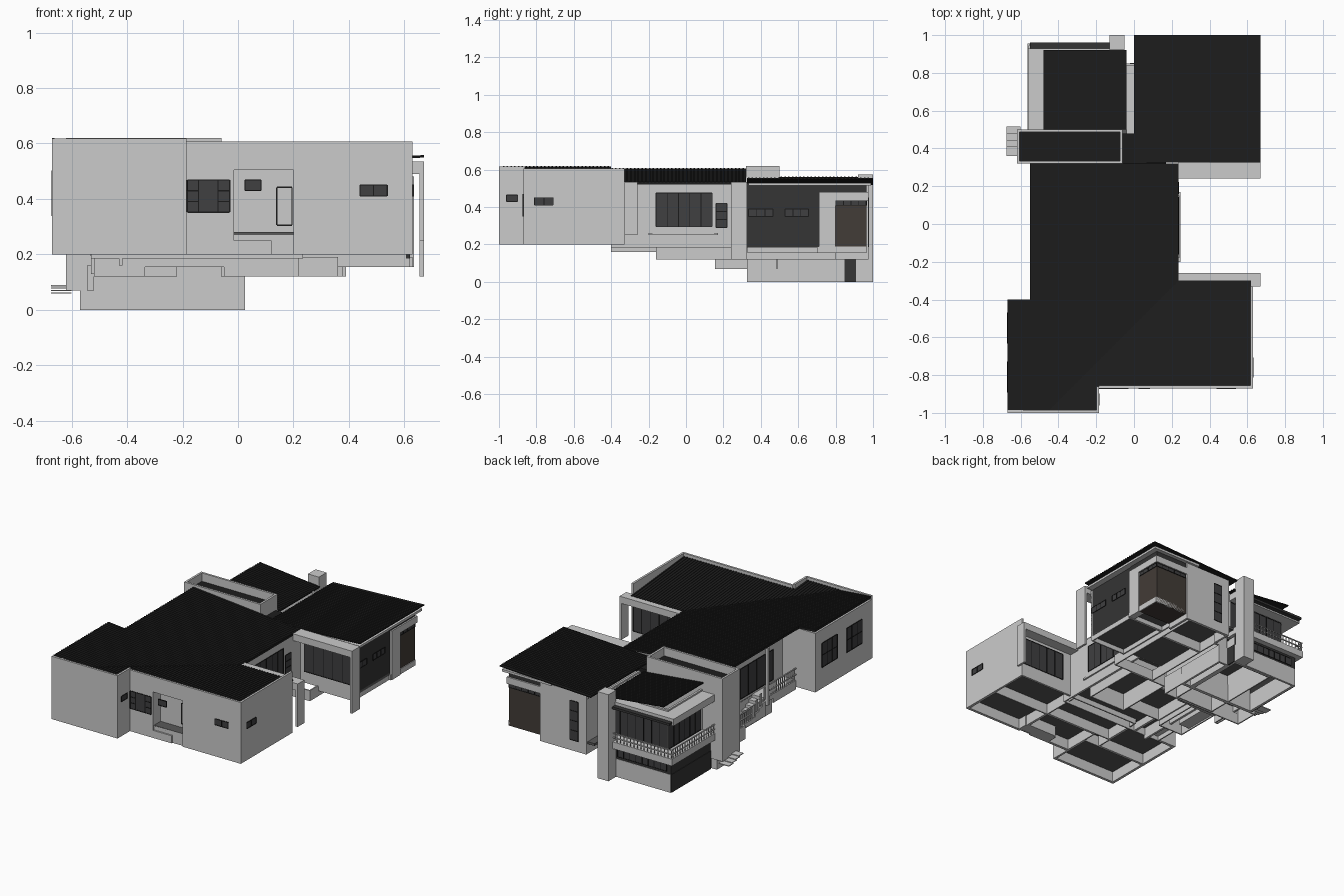
import bpy, bmesh

if "Cube" in bpy.data.objects:
    bpy.data.objects.remove(bpy.data.objects["Cube"])

def material(name, c):
    m = bpy.data.materials.new(name)
    m.diffuse_color = (*c, 1)
    m.use_nodes = True
    m.node_tree.nodes["Principled BSDF"].inputs["Base Color"].default_value = m.diffuse_color
    return m

ROOF = material("roof_black", (.012, .012, .012))
DARK = material("dark_cladding", (.035, .035, .035))
GLASS = material("dark_glass", (.05, .05, .052))
FRAME = material("frame_black", (.01, .01, .01))
BROWN = material("brown_glass", (.055, .045, .038))
UNDER = material("floor_grey", (.1, .1, .1))

def finish(name, bm, mat):
    bmesh.ops.recalc_face_normals(bm, faces=bm.faces)
    me = bpy.data.meshes.new(name)
    bm.to_mesh(me)
    bm.free()
    ob = bpy.data.objects.new(name, me)
    bpy.context.collection.objects.link(ob)
    if mat:
        me.materials.append(mat)

def prism(bm, low, high):
    a = [bm.verts.new(p) for p in low]
    b = [bm.verts.new(p) for p in high]
    n = len(a)
    bm.faces.new(a[::-1])
    bm.faces.new(b)
    for i in range(n):
        bm.faces.new((a[i], a[(i+1) % n], b[(i+1) % n], b[i]))

def boxes(name, items, mat=None):
    bm = bmesh.new()
    for x0, y0, z0, x1, y1, z1 in items:
        q = [(x0, y0), (x1, y0), (x1, y1), (x0, y1)]
        prism(bm, [(*p, z0) for p in q], [(*p, z1) for p in q])
    finish(name, bm, mat)

def wall(name, pts, z0, z1, mat=None, t=.014):
    """Thin walls along a counter-clockwise path, thickened inwards."""
    bm = bmesh.new()
    for (ax, ay), (bx, by) in zip(pts, pts[1:]):
        l = ((bx-ax)**2 + (by-ay)**2) ** .5
        nx, ny = -(by-ay)/l*t, (bx-ax)/l*t
        q = [(ax, ay), (bx, by), (bx+nx, by+ny), (ax+nx, ay+ny)]
        prism(bm, [(*p, z0) for p in q], [(*p, z1) for p in q])
    finish(name, bm, mat)

def ring(name, x0, y0, x1, y1, z0, z1, mat=None, t=.014):
    wall(name, [(x0, y0), (x1, y0), (x1, y1), (x0, y1), (x0, y0)], z0, z1, mat, t)

def window(name, axis, pos, out, a0, a1, z0, z1, cols=1, rows=1, mat=GLASS):
    """Pane with frame bars on plane x=pos or y=pos, facing out (+1/-1)."""
    def bx(u0, u1, w0, w1, d):
        p, q = sorted((pos - .004*out, pos + d*out))
        return (p, u0, w0, q, u1, w1) if axis == 'x' else (u0, p, w0, u1, q, w1)
    f = .0022
    bars = [bx(u-f, u+f, z0, z1, .003) for u in (a0+(a1-a0)*i/cols for i in range(cols+1))]
    bars += [bx(a0, a1, w-f, w+f, .003) for w in (z0+(z1-z0)*i/rows for i in range(rows+1))]
    boxes(name + "_pane", [bx(a0, a1, z0, z1, .001)], mat)
    boxes(name + "_frame", bars, FRAME)

def roof(name, poly, zf, ribs, t=.014):
    """Sloped slab with raised ribs; ribs are (x0, y0, x1, y1) lines."""
    bm = bmesh.new()
    prism(bm, [(x, y, zf(x, y)-t) for x, y in poly], [(x, y, zf(x, y)) for x, y in poly])
    for x0, y0, x1, y1 in ribs:
        w = .004
        q = ([(x0, y0-w), (x1, y1-w), (x1, y1+w), (x0, y0+w)] if y0 == y1 else
             [(x0-w, y0), (x0+w, y0), (x1+w, y1), (x1-w, y1)])
        prism(bm, [(x, y, zf(x, y)-.002) for x, y in q], [(x, y, zf(x, y)+.003) for x, y in q])
    finish(name, bm, ROOF)

def steps(a, b, s):
    return [a + s*i for i in range(int((b-a)/s)+1)]

# Main L-shaped roof: two planes falling to the courtyard, meeting in a valley
west = lambda x, y: .535 + .09*(.235-x)
south = lambda x, y: .535 + .09*(-.3-y)
roof("main_roof_west", [(-.67, -.985), (-.45, -.985), (.235, -.3), (.235, .32), (-.55, .32),
     (-.55, -.4), (-.67, -.4)], west,
     [(-.67 if y < -.4 else -.55, y, min(.235, y+.535), y) for y in steps(-.975, .31, .02)])
roof("main_roof_south", [(-.45, -.985), (-.19, -.985), (-.19, -.86), (.62, -.86), (.62, -.3),
     (.235, -.3)], south,
     [(x, -.985 if x < -.19 else -.86, x, min(-.3, x-.535)) for x in steps(-.43, .61, .02)])
# Rear butterfly roofs, thin sheets
zr = lambda x, y: .525 + .03*x/.67
zl = lambda x, y: .515 - .045*(x+.04)/.44
roof("rear_right_roof", [(0, .325), (.67, .325), (.67, 1), (0, 1)], zr,
     [(0, y, .67, y) for y in steps(.335, .99, .02)], .006)
roof("rear_left_roof", [(-.48, .5), (-.04, .5), (-.04, .92), (-.48, .92)], zl,
     [(-.48, y, -.04, y) for y in steps(.51, .91, .02)], .006)
boxes("roof_gutter", [(-.04, .48, .44, 0, .85, .49)])
boxes("corner_flashing", [(-.06, .32, .49, .17, .48, .52)], ROOF)
boxes("rear_soffit", [(.3, .335, .515, .66, .99, .53)])

# Front wing walls and entrance recess
wall("front_wall_left", [(-.67, -1), (-.185, -1), (-.185, -.86)], .2, .617)
wall("front_wall_mid", [(-.185, -.87), (-.015, -.87)], .2, .607)
wall("front_wall_right", [(.2, -.87), (.63, -.87), (.63, -.33)], .2, .607)
wall("entrance_recess", [(-.015, -.87), (-.015, -.79), (.2, -.79), (.2, -.87)], .2, .545)
boxes("entrance_lintel", [(-.015, -.87, .505, .2, -.856, .607), (-.015, -.86, .505, .2, -.79, .515)])
boxes("entrance_steps", [(-.015, -.85, .2, .2, -.78, .25), (-.015, -.87, .2, .12, -.85, .25)])
wall("front_wing_back_wall", [(.63, -.33), (.235, -.33)], .2, .53)
wall("front_wing_west_wall", [(-.43, -.4), (-.67, -.4), (-.67, -1)], .2, .592)
# Middle walls
wall("courtyard_wall", [(.235, -.33), (.235, .32)], .185, .53)
wall("veranda_wall", [(-.43, .32), (-.43, -.4)], .16, .58)
boxes("main_floor", [(-.66, -.99, .27, -.2, -.41, .28), (-.2, -.86, .27, .62, -.34, .28),
      (-.43, -.4, .235, .23, .32, .245)], UNDER)
# Windows and door of the front half
window("front_bay_left", 'y', -.87, -1, -.183, -.142, .352, .468, 1, 3)
window("front_bay_mid", 'y', -.87, -1, -.142, -.072, .352, .468)
window("front_bay_right", 'y', -.87, -1, -.072, -.03, .352, .468, 1, 3)
window("front_small", 'y', -.87, -1, .025, .083, .43, .468)
window("front_side", 'y', -.87, -1, .44, .538, .41, .45, 2)
window("front_door", 'y', -.79, -1, .14, .195, .305, .442, mat=None)
window("side_a", 'x', -.185, 1, -.96, -.9, .43, .465)
window("side_b", 'x', .63, 1, -.81, -.71, .41, .45, 2)
for y in (-.55, -.81):
    window("west_window", 'x', -.67, -1, y-.08, y+.08, .34, .5, 3, 2)
window("courtyard_glass", 'x', .235, 1, -.16, .14, .295, .475, 5)
window("courtyard_small", 'x', .235, 1, .16, .22, .29, .42, 1, 3)
window("wing_back_glass", 'y', -.33, 1, .3, .62, .29, .47, 5)
window("veranda_glass", 'x', -.43, -1, -.3, .22, .26, .46, 6)
boxes("courtyard_ledges", [(.23, -.2, .25, .245, .17, .262), (.23, -.18, .262, .24, .15, .275)])

# Canopy beams with end fins on both sides of the courtyard
for y0, y1, zb in ((.24, .325, .12), (-.33, -.26, .25)):
    boxes("canopy_beam", [(.235, y0, .49, .67, y1, .535)])
    boxes("canopy_fin", [(.655, y0, zb, .67, y1, .535)])

# West veranda: two levels, stair and railings
boxes("veranda_floor", [(-.53, -.4, .215, -.43, -.08, .245), (-.53, .06, .13, -.43, .32, .16)]
      + [(-.53, -.08+.035*i, .13, -.43, -.045+.035*i, .225-.02*i) for i in range(4)])
rail = []
for y0, y1, z in ((-.4, -.08, .245), (.06, .32, .16)):
    rail += [(-.53, y, z, -.526, y+.004, z+.075) for y in steps(y0, y1-.004, .02)]
    rail += [(-.532, y0, z+h, -.524, y1, z+h+.006) for h in (.035, .075)]
rail += [(-.53, -.08+.02*i, .24-.012*i, -.526, -.06+.02*i, .32-.012*i) for i in range(0, 7, 2)]
boxes("veranda_rail", rail)
boxes("veranda_post", [(-.545, -.1, .2, -.53, -.08, .58)])

# Tall parapet block between front and rear
ring("parapet_block", -.62, .32, -.06, .5, .12, .62)
ring("parapet_block_foot", -.62, .32, -.52, .5, .07, .12)
boxes("parapet_roof", [(-.61, .33, .55, -.07, .49, .565)], ROOF)
boxes("outside_treads", [(-.675, .36+.035*i, .085-.009*i, -.6, .41+.035*i, .09-.009*i) for i in range(4)])

# Rear right block
wall("rear_right_side", [(.62, .325), (.62, .71)], .185, .53, DARK)
wall("rear_south_wall", [(0, .325), (.62, .325)], .185, .515)
boxes("rear_right_top", [(.05, .71, .48, .625, .965, .52)], DARK)
boxes("corner_frame", [(.59, .71, .155, .635, .8, .48), (.59, .8, .435, .635, .975, .48),
      (.39, .93, .435, .635, .975, .48)])
boxes("corner_glass", [(.39, .8, .155, .625, .965, .435)], BROWN)
window("corner_top_side", 'x', .625, 1, .8, .965, .41, .435, 4)
window("corner_top_back", 'y', .965, 1, .39, .625, .41, .435, 5)
for y0, y1 in ((.335, .465), (.53, .655)):
    window("cladding_window", 'x', .62, 1, y0, y1, .35, .39, 3)
window("rear_south_glass", 'y', .325, -1, .26, .61, .26, .48, 5)
wall("rear_back_wall", [(.39, .8), (.39, .975), (.05, .975), (.05, .85), (-.04, .85)], .12, .515)
wall("rear_inner_wall", [(0, .85), (0, .33)], .12, .5)
window("rear_slot", 'y', .975, 1, .11, .17, .19, .45, 1, 4)
window("rear_side_small", 'y', .85, 1, -.02, .03, .33, .43)
boxes("rear_floor", [(0, .33, .185, .62, .96, .2)], UNDER)

# Rear left two-storey block with balcony
ring("ground_floor_base", -.53, .49, -.05, .92, 0, .12)
ring("ground_floor_side", -.05, .49, .025, .85, 0, .12)
wall("ground_floor_cladding", [(-.06, .918), (-.532, .918), (-.532, .49)], .12, .21, DARK)
boxes("ground_floor_side_cladding", [(-.535, .5, 0, -.529, .915, .12)], DARK)
boxes("ground_floor_door", [(-.055, .85, 0, -.045, .91, .12), (-.05, .484, .07, .025, .49, .12)], DARK)
window("ground_window", 'y', .918, 1, -.5, -.14, .135, .185, 8)
boxes("balcony", [(-.565, .5, .2, -.05, .92, .245), (-.565, .92, .2, -.13, .955, .245)])
bal = [(-.562, y, .245, -.558, y+.004, .3) for y in steps(.51, .94, .025)]
bal += [(x, .948, .245, x+.004, .952, .3) for x in steps(-.56, -.15, .025)]
for z in (.27, .3):
    bal += [(-.564, .5, z, -.556, .955, z+.005), (-.564, .946, z, -.13, .954, z+.005)]
boxes("balcony_rail", bal)
wall("upper_wall", [(-.04, .86), (-.47, .86), (-.47, .5)], .24, .51)
window("upper_glass_back", 'y', .86, 1, -.465, -.06, .25, .45, 7)
window("upper_glass_side", 'x', -.47, -1, .52, .855, .25, .45, 6)
boxes("canopy_band", [(-.56, .5, .455, -.47, .93, .5), (-.56, .86, .455, -.05, .93, .5)])
boxes("canopy_edge", [(-.55, .93, .465, -.13, .96, .48)], DARK)
boxes("chimney", [(-.13, .92, 0, -.05, 1, .575)])

# Stepped open foundations and the cells under the front wing
for x0, y0, x1, y1, z0, z1 in (
        (-.545, .155, -.52, .32, .07, .16), (-.52, .155, -.22, .32, .12, .235),
        (-.22, .155, -.05, .32, .155, .235), (-.52, -.16, -.335, .155, .12, .235),
        (-.335, -.16, -.05, .155, .155, .235), (-.05, -.16, .22, .24, .12, .235),
        (-.335, -.4, .235, -.16, .185, .245), (-.53, -.4, -.335, -.16, .185, .235),
        (.05, .24, .36, .7, .12, .19), (.36, .33, .62, .7, .155, .19),
        (.05, .7, .36, .965, .12, .19), (.36, .7, .63, .965, .155, .19),
        (-.345, .34, -.06, .9, 0, .19), (-.57, .325, .025, .49, 0, .12),
        (-.66, -.99, -.19, -.7, .2, .28), (-.66, -.7, -.3, -.41, .2, .28),
        (-.19, -.86, .2, -.6, .2, .28), (-.3, -.6, .2, -.34, .2, .28),
        (.2, -.86, .62, -.6, .2, .28)):
    ring("foundation", x0, y0, x1, y1, z0, z1, t=.008)
boxes("lower_floor", [(-.53, .33, .185, .02, .85, .2), (-.61, .33, .11, -.07, .49, .12)], UNDER)
